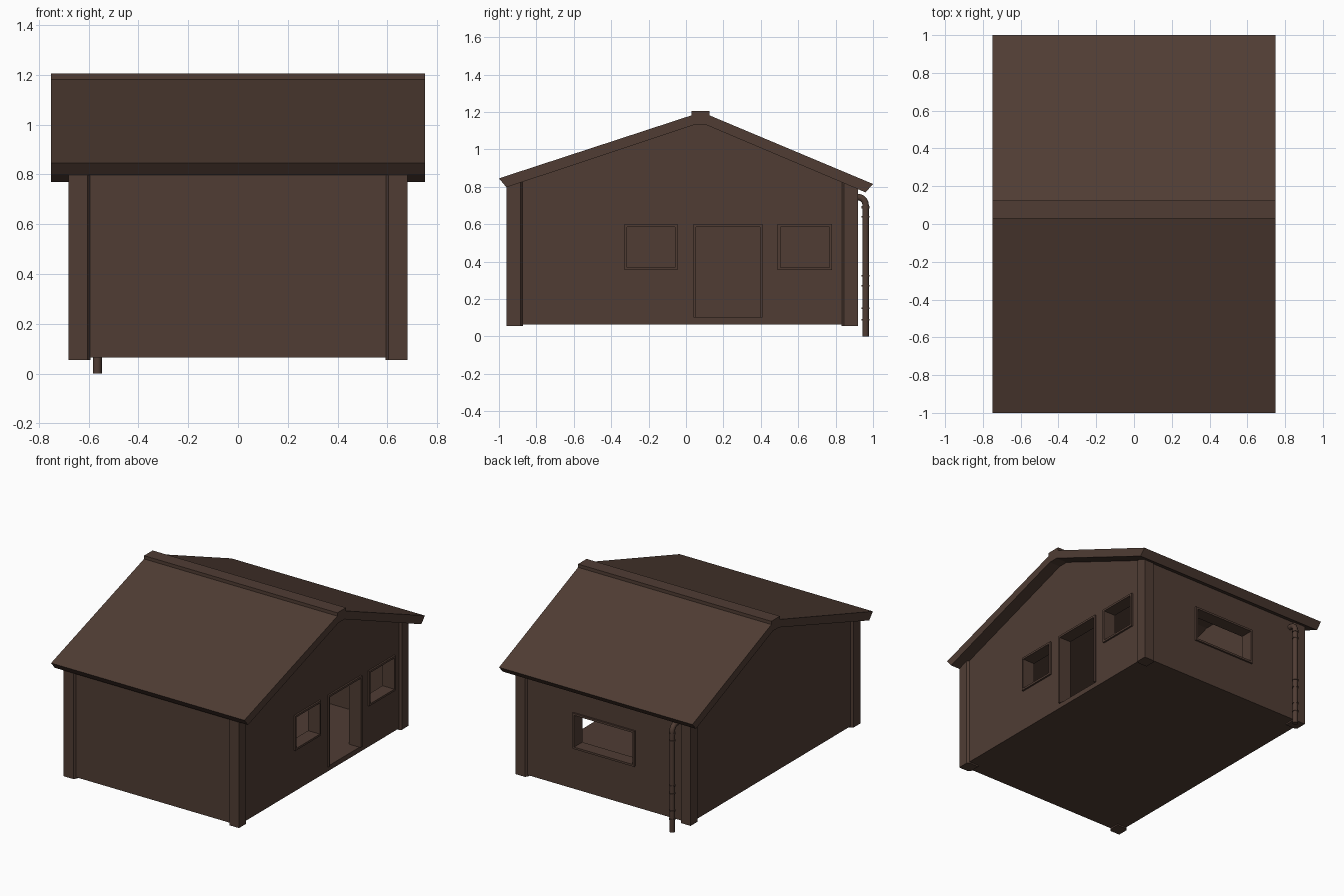
import bpy, bmesh, math

if "Cube" in bpy.data.objects:
    bpy.data.objects.remove(bpy.data.objects["Cube"])

brown = bpy.data.materials.new("dark_brown")
brown.diffuse_color = (0.080, 0.046, 0.034, 1)
brown.use_nodes = True
brown.node_tree.nodes["Principled BSDF"].inputs["Base Color"].default_value = brown.diffuse_color


def finish(name, bm):
    bmesh.ops.recalc_face_normals(bm, faces=bm.faces)
    me = bpy.data.meshes.new(name)
    bm.to_mesh(me)
    bm.free()
    me.materials.append(brown)
    ob = bpy.data.objects.new(name, me)
    bpy.context.collection.objects.link(ob)
    return ob


def loft(name, ring_a, ring_b):
    """Closed solid between two matching rings of points."""
    bm = bmesh.new()
    a = [bm.verts.new(p) for p in ring_a]
    b = [bm.verts.new(p) for p in ring_b]
    bm.faces.new(a)
    bm.faces.new(b)
    n = len(a)
    for i in range(n):
        j = (i + 1) % n
        bm.faces.new((a[i], a[j], b[j], b[i]))
    return finish(name, bm)


def along_x(name, yz, x0, x1):
    return loft(name, [(x0, y, z) for y, z in yz], [(x1, y, z) for y, z in yz])


def box(name, x0, x1, y0, y1, z0, z1):
    return along_x(name, [(y0, z0), (y1, z0), (y1, z1), (y0, z1)], x0, x1)


def underside(y):
    """Height of the roof's underside."""
    return min(1.13, 0.797 + (y + 0.96) * 0.333, 0.77 + (0.96 - y) * 0.4235)


def cut(target, cutter):
    m = target.modifiers.new("cut", 'BOOLEAN')
    m.operation = 'DIFFERENCE'
    m.solver = 'EXACT'
    m.object = cutter
    bpy.context.view_layer.objects.active = target
    bpy.ops.object.modifier_apply(modifier=m.name)
    bpy.data.objects.remove(cutter)


# Roof: one slab with unequal slopes, plus ridge cap
along_x("roof", [(-1, .845), (-.96, .797), (.04, 1.13), (.11, 1.13), (.96, .77),
                 (1, .815), (.125, 1.182), (.03, 1.182)], -.75, .75)
box("ridge_cap", -.75, .75, .03, .125, 1.15, 1.205)

# Hollow walls with floor, the tops tucked into the roof
Y0, Y1, X, T = -.945, .905, .665, .08
tops = [(y, underside(y) + .012) for y in (Y1, .11, .04, Y0)]
walls = along_x("walls", [(Y0, .065), (Y1, .065)] + tops, -X, X)
inner = [(y, underside(y) + .1) for y in (Y1 - T, .11, .04, Y0 + T)]
cut(walls, along_x("cavity", [(Y0 + T, .1), (Y1 - T, .1)] + inner, -X + T, X - T))

# Openings on the right wall with raised frames
W, P = .014, .012   # frame width, protrusion
for name, y0, y1, z0, z1 in (("front_window", -.33, -.045, .355, .6),
                             ("rear_window", .49, .78, .355, .6),
                             ("door", .04, .41, .1, .6)):
    sill = 0 if name == "door" else W
    hole = (y0 + W, y1 - W, z0 + sill, z1 - W)
    cut(walls, box("cutter", .5, .8, *hole))
    frame = box(name + "_frame", X - .03, X + P, y0, y1, z0, z1)
    cut(frame, box("cutter", .5, .8, hole[0], hole[1],
                   hole[2] - (.05 if name == "door" else 0), hole[3]))

# Wide window in the back wall
cut(walls, box("cutter", -.226, .226, .7, 1.0, .364, .586))
frame = box("back_window_frame", -.24, .24, Y1 - .03, Y1 + P, .35, .6)
cut(frame, box("cutter", -.226, .226, .7, 1.0, .364, .586))

# Corner posts with bevelled inner edges
for sx, side in ((-1, "left"), (1, "right")):
    for sy, cy, end in ((-1, -.96, "front"), (1, .92, "back")):
        shape = [(0, 0), (.075, 0), (.088, .018), (.088, .088), (.018, .088), (0, .075)]
        pts = [(sx * (.68 - u), cy - sy * v) for u, v in shape]
        loft(end + "_" + side + "_post", [(x, y, .055) for x, y in pts],
             [(x, y, underside(y) + .01) for x, y in pts])

# Downpipe with a bend at the top
PX, PY, R = -.565, .96, .018
path = [(PX, PY, 0), (PX, PY, .66)]
path += [(PX, PY - .042 + .042 * math.cos(a), .703 + .042 * math.sin(a))
         for a in [i * math.pi / 12 for i in range(7)]] + [(PX, .89, .745)]
cu = bpy.data.curves.new("downpipe", 'CURVE')
cu.dimensions = '3D'
cu.bevel_depth = R
cu.bevel_resolution = 3
cu.use_fill_caps = True
sp = cu.splines.new('POLY')
sp.points.add(len(path) - 1)
for pt, co in zip(sp.points, path):
    pt.co = (*co, 1)
cu.materials.append(brown)
pipe = bpy.data.objects.new("downpipe", cu)
bpy.context.collection.objects.link(pipe)
round_parts = [pipe]

# Pipe collars
for i, (z, h) in enumerate(((.69, .012), (.64, .01), (.325, .008), (.27, .008),
                            (.15, .008), (.09, .008))):
    ring = [(PX + .022 * math.cos(t * math.pi / 8), PY + .022 * math.sin(t * math.pi / 8))
            for t in range(16)]
    round_parts.append(loft("pipe_collar_%d" % (i + 1), [(x, y, z - h / 2) for x, y in ring],
                            [(x, y, z + h / 2) for x, y in ring]))

bpy.ops.object.select_all(action='DESELECT')
pipe.select_set(True)
bpy.context.view_layer.objects.active = pipe
bpy.ops.object.convert(target='MESH')
for ob in round_parts:
    ob.select_set(True)
bpy.ops.object.shade_smooth_by_angle(angle=math.radians(40))
